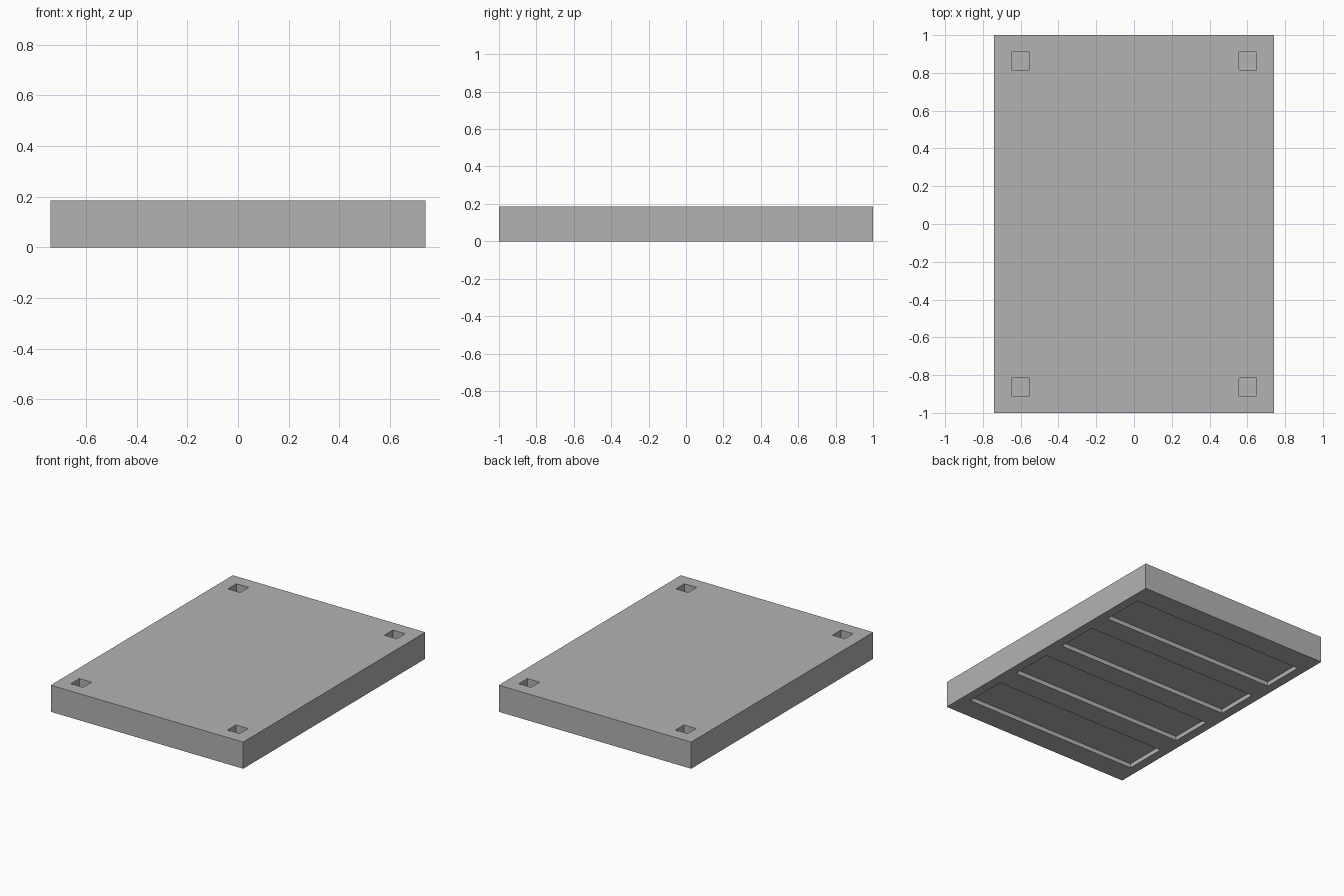
import bpy

WIDTH, LENGTH, HEIGHT = 1.48, 2.0, 0.185
POCKET, POCKET_DEPTH = 0.094, 0.12
GROOVE_WIDTH, GROOVE_LENGTH, GROOVE_DEPTH = 0.30, 1.35, 0.03

if "Cube" in bpy.data.objects:
    bpy.data.objects.remove(bpy.data.objects["Cube"], do_unlink=True)

grey = bpy.data.materials.new("plain grey")
grey.use_nodes = True
colour = (0.45, 0.45, 0.45, 1)
grey.diffuse_color = colour
grey.node_tree.nodes["Principled BSDF"].inputs["Base Color"].default_value = colour


def box(name, size, centre):
    bpy.ops.mesh.primitive_cube_add(size=1, location=centre)
    ob = bpy.context.object
    ob.name = name
    ob.scale = size
    bpy.ops.object.transform_apply(location=True, rotation=False, scale=True)
    ob.data.materials.append(grey)
    return ob


def carve(target, cutter):
    mod = target.modifiers.new("carve", "BOOLEAN")
    mod.operation = "DIFFERENCE"
    mod.solver = "EXACT"
    mod.object = cutter
    bpy.context.view_layer.objects.active = target
    bpy.ops.object.modifier_apply(modifier=mod.name)
    bpy.data.objects.remove(cutter, do_unlink=True)


# Solid slab
slab = box("slab", (WIDTH, LENGTH, HEIGHT), (0, 0, HEIGHT / 2))

# Square corner pockets, open at the top
for sx in (-1, 1):
    for sy in (-1, 1):
        carve(slab, box("pocket_cutter", (POCKET, POCKET, POCKET_DEPTH * 2),
                        (sx * 0.602, sy * 0.863, HEIGHT)))

# Four shallow cross grooves in the underside
for i in range(4):
    carve(slab, box("groove_cutter", (GROOVE_LENGTH, GROOVE_WIDTH, GROOVE_DEPTH * 2),
                    (0, (i - 1.5) * 0.46, 0)))
